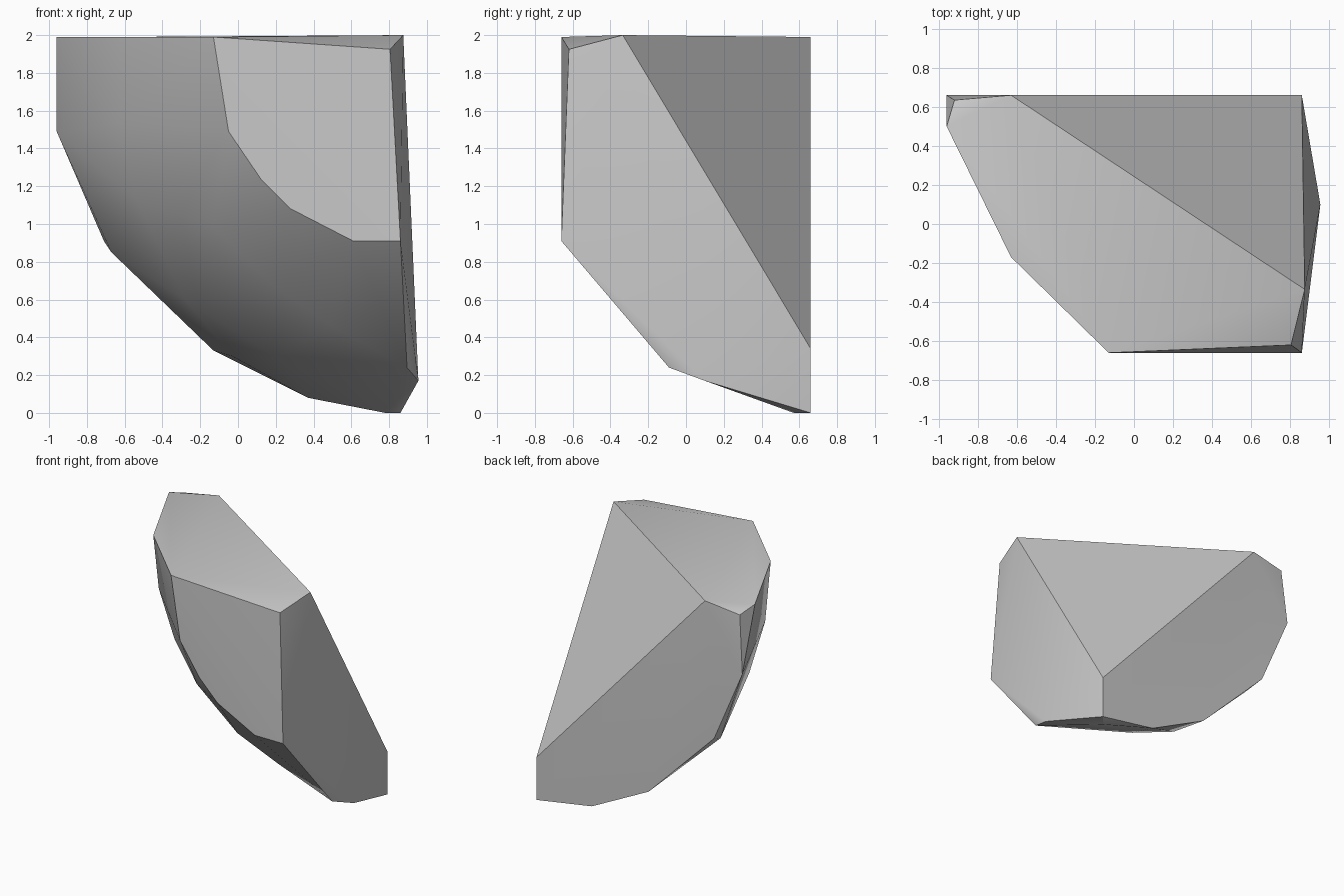
import bpy
import bmesh
import math
from mathutils import Vector

# Remove the default object
default = bpy.data.objects.get("Cube")
if default:
    bpy.data.objects.remove(default, do_unlink=True)

FRONT, BACK, TOP = -0.66, 0.66, 1.99


def grey_material(name, value):
    mat = bpy.data.materials.new(name)
    mat.use_nodes = True
    colour = (value, value, value, 1.0)
    mat.diffuse_color = colour
    mat.node_tree.nodes["Principled BSDF"].inputs["Base Color"].default_value = colour
    return mat


def upright_profile(points, y):
    """Points given as (x, z) on an upright plane."""
    return [Vector((x, y, z)) for x, z in points]


def level_profile(points, z):
    """Points given as (x, y) on a level plane."""
    return [Vector((x, y, z)) for x, y in points]


def hull_object(name, points, material):
    """Wrap the rims in one convex skin with crisp edges."""
    bm = bmesh.new()
    for point in points:
        bm.verts.new(point)
    result = bmesh.ops.convex_hull(bm, input=bm.verts[:])
    loose = {v for v in result["geom_interior"] + result["geom_unused"]
             if isinstance(v, bmesh.types.BMVert) and not v.link_faces}
    bmesh.ops.delete(bm, geom=list(loose), context='VERTS')
    # Merge the triangles of each flat cut into one face
    bmesh.ops.dissolve_limit(bm, angle_limit=math.radians(1.0),
                             verts=bm.verts[:], edges=bm.edges[:])
    bmesh.ops.recalc_face_normals(bm, faces=bm.faces[:])
    mesh = bpy.data.meshes.new(name)
    bm.to_mesh(mesh)
    bm.free()
    mesh.materials.append(material)
    obj = bpy.data.objects.new(name, mesh)
    bpy.context.collection.objects.link(obj)
    bpy.ops.object.select_all(action='DESELECT')
    obj.select_set(True)
    bpy.context.view_layer.objects.active = obj
    bpy.ops.object.shade_smooth_by_angle(angle=math.radians(30))
    return obj


# Curved rim of the front cut
front_rim = upright_profile([(-0.13, TOP), (-0.05, 1.49), (0.12, 1.24),
                             (0.28, 1.08), (0.61, 0.91), (0.86, 0.91)], FRONT)

# Curved rim of the back cut
back_rim = upright_profile([(-0.96, 1.49), (-0.71, 0.91), (-0.13, 0.33),
                            (0.37, 0.08), (0.86, 0), (0.86, 0.34)], BACK)

# Rim of the top cut
top_rim = level_profile([(-0.63, -0.17), (-0.96, 0.5), (-0.63, BACK)], TOP)

# Rim of the side cut, with the high tip first
side_rim = [Vector(p) for p in ((0.875, -0.335, 2), (0.895, -0.09, 0.24),
                                (0.955, 0.1, 0.17), (0.78, 0.57, 0))]

# Small chipped corners
chips = [Vector(p) for p in ((0.805, -0.62, 1.925), (-0.92, 0.635, 1.945))]

# Rounded outer skin between the rims, from the top down
skin = [Vector(p) for p in ((-0.63, -0.1, 1.535), (-0.54, -0.03, 1.13),
                            (-0.135, -0.325, 0.99), (-0.67, 0.52, 0.85),
                            (0.19, -0.28, 0.67), (-0.28, 0.21, 0.6),
                            (0.49, -0.185, 0.465), (-0.03, 0.43, 0.3),
                            (0.21, 0.23, 0.29))]

stone = grey_material("stone grey", 0.58)
hull_object("rock_chunk", front_rim + back_rim + top_rim + side_rim + chips + skin, stone)
